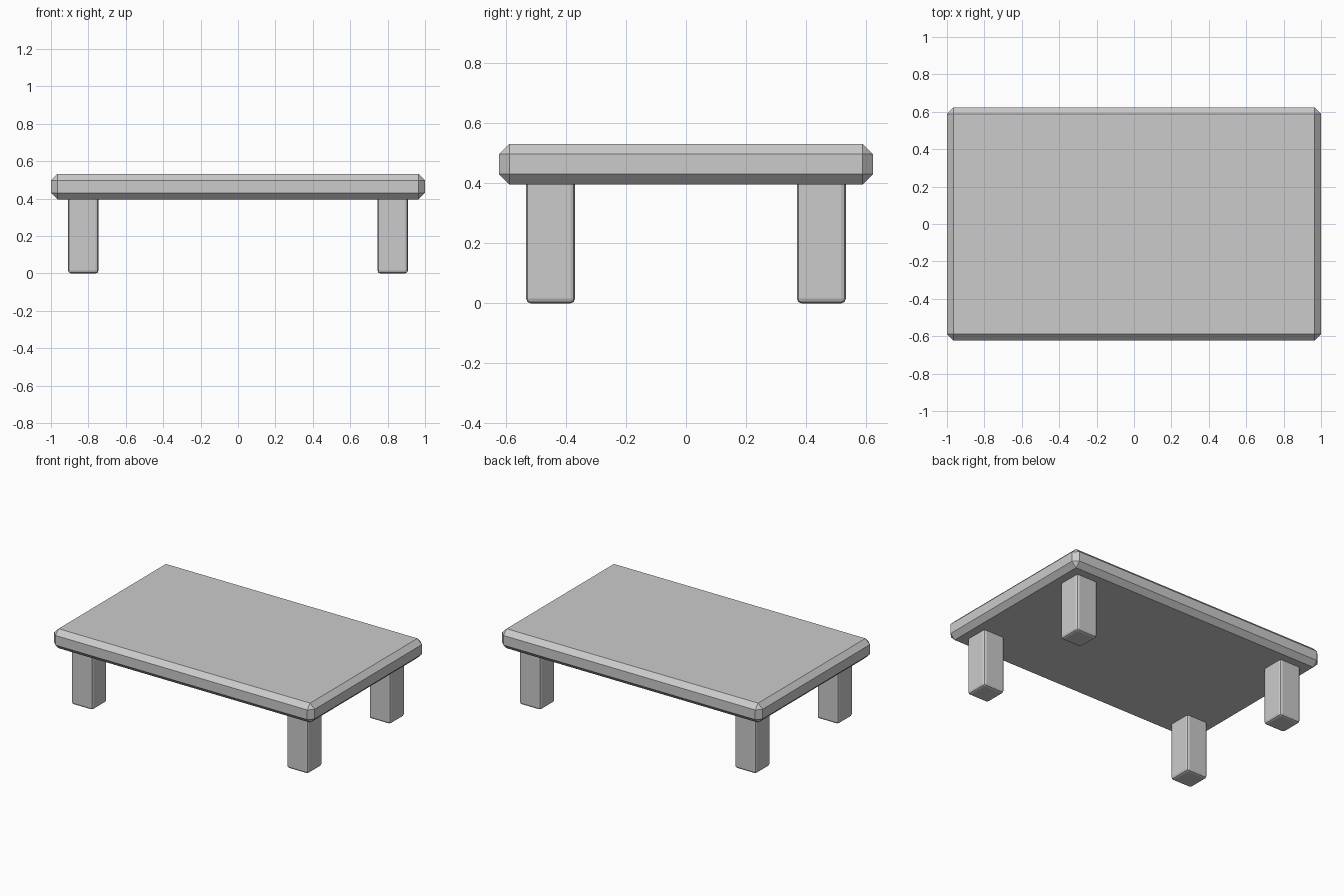
import bpy

if "Cube" in bpy.data.objects:
    bpy.data.objects.remove(bpy.data.objects["Cube"])


def bevelled_box(name, centre, size, width, segments):
    bpy.ops.mesh.primitive_cube_add(size=1, location=centre)
    ob = bpy.context.object
    ob.name = name
    ob.scale = size
    bpy.ops.object.transform_apply(location=False, rotation=False, scale=True)
    mod = ob.modifiers.new("edge_bevel", 'BEVEL')
    mod.width = width
    mod.segments = segments
    mod.limit_method = 'NONE'
    return ob


# Chamfered slab top
bevelled_box("table_top", (0, 0, 0.464), (2.0, 1.245, 0.135), 0.034, 1)

# Four softly rounded legs, tucked slightly into the slab
LEG_TOP = 0.42
for side, sx in (("left", -1), ("right", 1)):
    for end, sy in (("front", -1), ("back", 1)):
        bevelled_box(f"{end}_{side}_leg",
                     (sx * 0.827, sy * 0.451, LEG_TOP / 2),
                     (0.163, 0.163, LEG_TOP), 0.016, 2)
